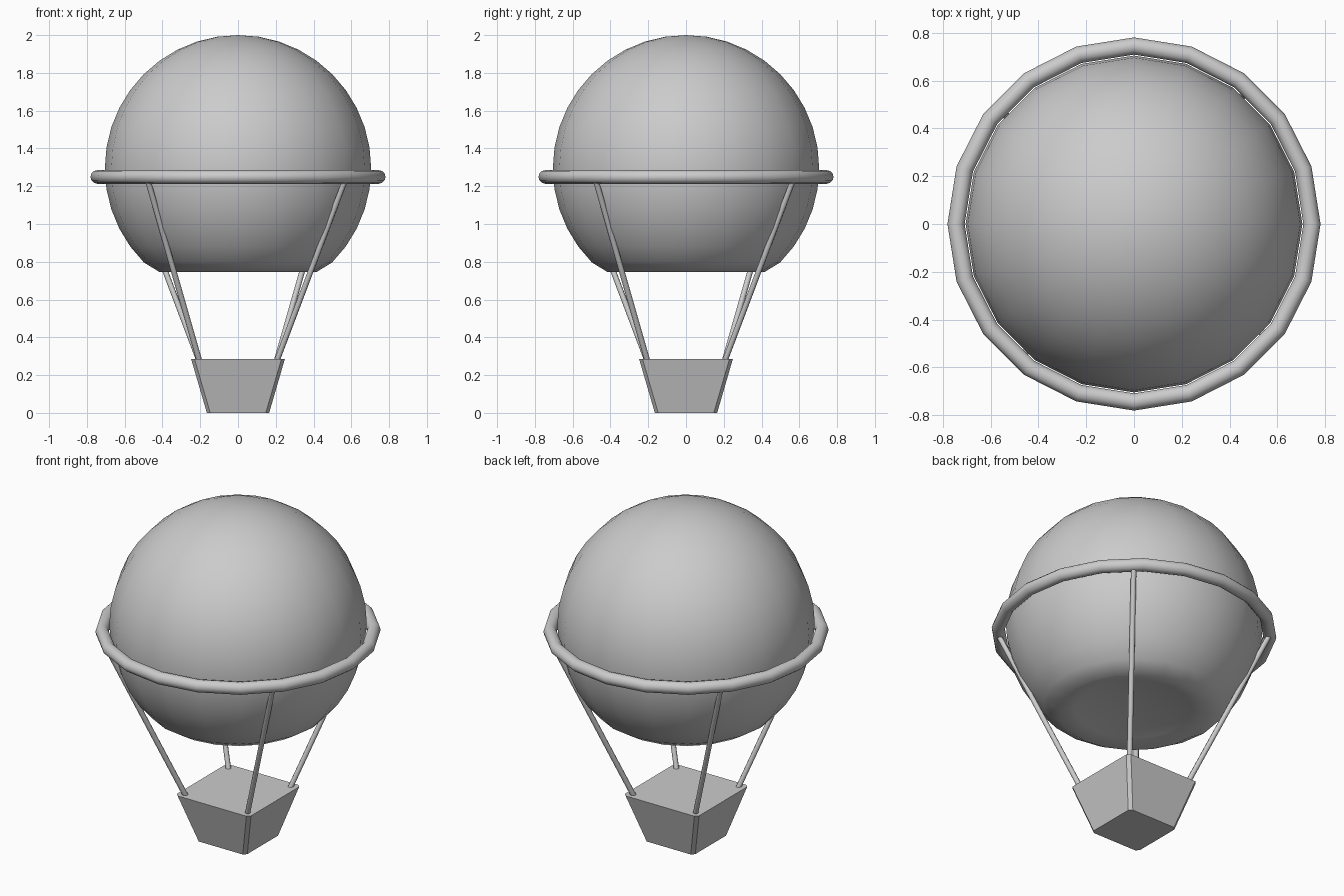
import bpy, bmesh, math
from mathutils import Vector

if "Cube" in bpy.data.objects:
    bpy.data.objects.remove(bpy.data.objects["Cube"])


def finish(bm, name, smooth=True):
    bmesh.ops.recalc_face_normals(bm, faces=bm.faces)
    mesh = bpy.data.meshes.new(name)
    bm.to_mesh(mesh)
    bm.free()
    obj = bpy.data.objects.new(name, mesh)
    bpy.context.collection.objects.link(obj)
    for p in mesh.polygons:
        p.use_smooth = smooth
    return obj


# envelope: 20-sided sphere whose bottom cap is pressed into a shallow dent
R, CZ, RIM_Z = 0.705, 1.295, 0.745
rim_r = R * math.sin(math.radians(36))
bm = bmesh.new()
bmesh.ops.create_uvsphere(bm, u_segments=20, v_segments=20, radius=R)
for v in bm.verts:
    v.co.z += CZ
    if v.co.z < RIM_Z:
        r = math.hypot(v.co.x, v.co.y)
        v.co.z = RIM_Z + 0.05 * (1 - (r / rim_r) ** 2)
finish(bm, "envelope")

# load ring around the envelope
bpy.ops.mesh.primitive_torus_add(major_segments=20, minor_segments=12,
                                 major_radius=0.745, minor_radius=0.036,
                                 location=(0, 0, 1.249))
ring = bpy.context.object
ring.name = "load_ring"
bpy.ops.object.shade_smooth()


# ropes: slightly twisted, repeated every quarter turn
def rope(name, a, b, radius=0.015):
    bm = bmesh.new()
    d = b - a
    bmesh.ops.create_cone(bm, cap_ends=True, segments=8, radius1=radius,
                          radius2=radius, depth=d.length)
    rot = d.to_track_quat('Z', 'Y')
    for v in bm.verts:
        v.co = rot @ v.co + (a + b) / 2
    obj = finish(bm, name)
    for e in obj.data.edges:
        za, zb = (obj.data.vertices[i].co for i in e.vertices)
        e.use_edge_sharp = abs((za - zb).dot(d)) < 0.01


for i in range(4):
    c, s = [(1, 0), (0, 1), (-1, 0), (0, -1)][i]
    turn = lambda x, y, z: Vector((c * x - s * y, s * x + c * y, z))
    rope(f"rope_{i + 1}", turn(0.20, -0.20, 0.26), turn(0.57, -0.48, 1.24))

# basket: tapered block with narrow chamfered corners
bm = bmesh.new()
rows = []
for half, z in ((0.165, 0.0), (0.248, 0.285)):
    k = half - 0.018
    pts = [(half, -k), (half, k), (k, half), (-k, half),
           (-half, k), (-half, -k), (-k, -half), (k, -half)]
    rows.append([bm.verts.new((x, y, z)) for x, y in pts])
for row in rows:
    bm.faces.new(row)
for i in range(8):
    j = (i + 1) % 8
    bm.faces.new((rows[0][i], rows[0][j], rows[1][j], rows[1][i]))
finish(bm, "basket", smooth=False)
